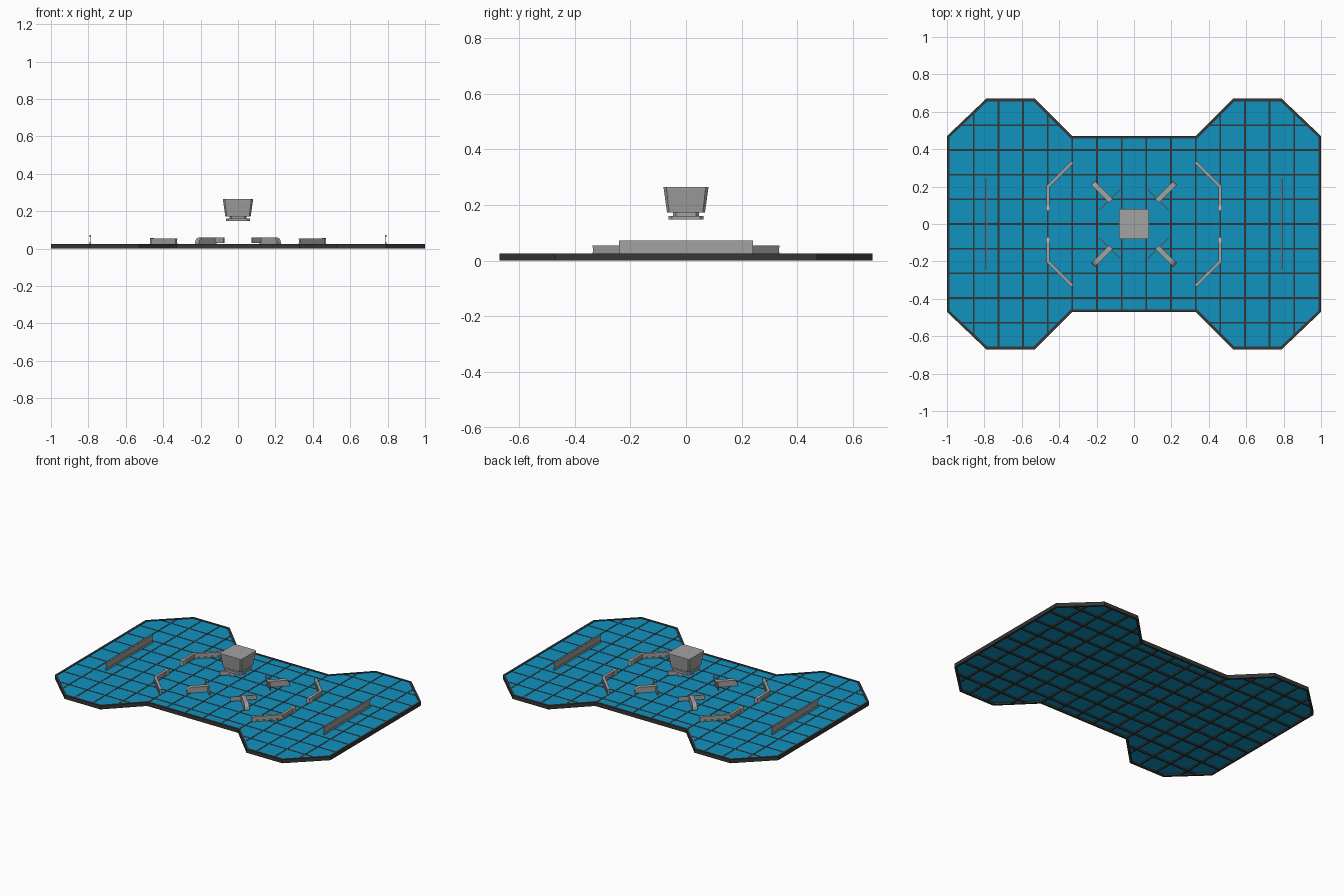
import bpy, bmesh, math
from mathutils import Vector

if "Cube" in bpy.data.objects:
    bpy.data.objects.remove(bpy.data.objects["Cube"])

def mat(name, c):
    m = bpy.data.materials.new(name)
    m.diffuse_color = (*c, 1)
    m.use_nodes = True
    m.node_tree.nodes["Principled BSDF"].inputs["Base Color"].default_value = m.diffuse_color
    return m

BLUE = mat("floor_blue", (0.005, 0.29, 0.53))
DARK = mat("frame_charcoal", (0.035, 0.038, 0.038))
GREY = mat("steel_grey", (0.36, 0.36, 0.36))
PALE = mat("pale_grey", (0.5, 0.5, 0.48))

def finish(name, bm, material):
    bmesh.ops.recalc_face_normals(bm, faces=bm.faces[:])
    me = bpy.data.meshes.new(name)
    bm.to_mesh(me)
    bm.free()
    me.materials.append(material)
    ob = bpy.data.objects.new(name, me)
    bpy.context.collection.objects.link(ob)
    return ob

def loft(bm, rings):
    """Closed solid through rings of equal vertex count."""
    vs = [[bm.verts.new(p) for p in r] for r in rings]
    n = len(vs[0])
    for a, b in zip(vs, vs[1:]):
        for i in range(n):
            bm.faces.new((a[i], a[(i + 1) % n], b[(i + 1) % n], b[i]))
    bm.faces.new(vs[0][::-1])
    bm.faces.new(vs[-1])

def prism(bm, pts, z0, z1):
    loft(bm, [[(x, y, z) for x, y in pts] for z in (z0, z1)])

def strip(path, w):
    """Mitred outline of a path with width w."""
    P = [Vector(p) for p in path]
    d = [(b - a).normalized() for a, b in zip(P, P[1:])]
    nrm = [Vector((-v.y, v.x)) for v in d]
    left, right = [], []
    for i, p in enumerate(P):
        a, b = nrm[max(i - 1, 0)], nrm[min(i, len(nrm) - 1)]
        m = (a + b).normalized()
        m *= w / 2 / m.dot(a)
        left.append(p + m)
        right.append(p - m)
    return [tuple(v) for v in left + right[::-1]]

def ring(bm, outer, inner, z0, z1):
    rows = [[bm.verts.new((x, y, z)) for x, y in pts]
            for pts, z in ((outer, z0), (outer, z1), (inner, z1), (inner, z0))]
    n = len(outer)
    for k in range(4):
        a, b = rows[k], rows[(k + 1) % 4]
        for i in range(n):
            bm.faces.new((a[i], a[(i + 1) % n], b[(i + 1) % n], b[i]))

# Arena floor: dog-bone outline with octagonal ends
def outline(o):
    k = o * 0.414
    q = [(1 - o, 0.47 - k), (0.79 - k, 0.67 - o), (0.53 + k, 0.67 - o), (0.33 + k, 0.47 - o)]
    h = q + [(-x, y) for x, y in q[::-1]]
    return h + [(-x, -y) for x, y in h]

bm = bmesh.new()
prism(bm, outline(0.006), 0.011, 0.022)
finish("floor_panel", bm, BLUE)

bm = bmesh.new()
ring(bm, outline(0), outline(0.014), 0, 0.025)
finish("floor_rim", bm, DARK)

# Floor ribs, clipped to the outline
def y_limit(x):
    return min(0.67, max(0.47, 0.47 + x - 0.33), 0.67 - max(0, x - 0.79) * 0.95) - 0.01

bm = bmesh.new()
S, W = 0.1318, 0.009
for i in range(-7, 7):
    x = (i + 0.5) * S
    prism(bm, strip([(x, -y_limit(abs(x))), (x, y_limit(abs(x)))], W), 0.001, 0.0232)
for j in range(-4, 5):
    y = j * S
    if abs(y) < 0.47:
        spans = [(-0.99, 0.99)]
    else:
        e = abs(y) - 0.47
        spans = [(0.34 + e, 0.99 - e), (-0.99 + e, -0.34 - e)]
    for a, b in spans:
        prism(bm, strip([(a, y), (b, y)], W), 0.001, 0.0230)
finish("floor_ribs", bm, DARK)

# End rails: two bars with a thin web
for s, side in ((1, "right"), (-1, "left")):
    bm = bmesh.new()
    path = [(s * 0.79, -0.24), (s * 0.79, 0.24)]
    for w, z0, z1 in ((0.01, 0.022, 0.036), (0.003, 0.036, 0.062), (0.01, 0.062, 0.072)):
        prism(bm, strip(path, w), z0, z1)
    finish(side + "_end_rail", bm, GREY)

# Bent barrier walls and T-shaped bumpers in each quadrant
for sx in (1, -1):
    for sy in (1, -1):
        def f(pts):
            return [(sx * x, sy * y) for x, y in pts]
        bm = bmesh.new()
        path = f([(0.33, 0.33), (0.46, 0.2), (0.46, 0.07)])
        for w, z0, z1 in ((0.018, 0.022, 0.03), (0.012, 0.03, 0.048), (0.018, 0.048, 0.055)):
            prism(bm, strip(path, w), z0, z1)
        finish("barrier_wall", bm, GREY)
        bm = bmesh.new()
        prism(bm, strip(f([(0.46, 0.07), (0.46, 0.1)]), 0.021), 0.022, 0.056)
        finish("barrier_end_cap", bm, PALE)

        # radial block with rounded outer top edge
        bm = bmesh.new()
        d = Vector((sx, sy, 0)).normalized()
        t = Vector((-d.y, d.x, 0))
        prof = [(0.175, 0.022), (0.31, 0.022)]
        prof += [(0.28 + 0.03 * math.cos(a), 0.03 + 0.03 * math.sin(a))
                 for a in [k * math.pi / 8 for k in range(5)]]
        prof += [(0.175, 0.06)]
        loft(bm, [[d * r + t * o + Vector((0, 0, z)) for r, z in prof] for o in (-0.014, 0.014)])
        # thin cross plate at the inner end
        prism(bm, strip(f([(0.075, 0.185), (0.185, 0.075)]), 0.006), 0.03, 0.06)
        finish("centre_bumper", bm, GREY)

# Hanging scoreboard: tapered box, neck and lower plate with clipped corners
def clipped(h, c, z):
    q = [(h, h - c), (h - c, h)]
    q += [(-y, x) for x, y in q]
    q += [(-x, -y) for x, y in q]
    return [(x, y, z) for x, y in q]

bm = bmesh.new()
loft(bm, [clipped(0.068, 0.008, 0.172), clipped(0.08, 0.01, 0.258), clipped(0.08, 0.01, 0.264)])
finish("scoreboard_box", bm, GREY)
bm = bmesh.new()
loft(bm, [clipped(0.046, 0.01, 0.159), clipped(0.046, 0.01, 0.173)])
finish("scoreboard_neck", bm, GREY)
bm = bmesh.new()
loft(bm, [clipped(0.063, 0.012, 0.147), clipped(0.063, 0.012, 0.161)])
finish("scoreboard_lower_plate", bm, GREY)
